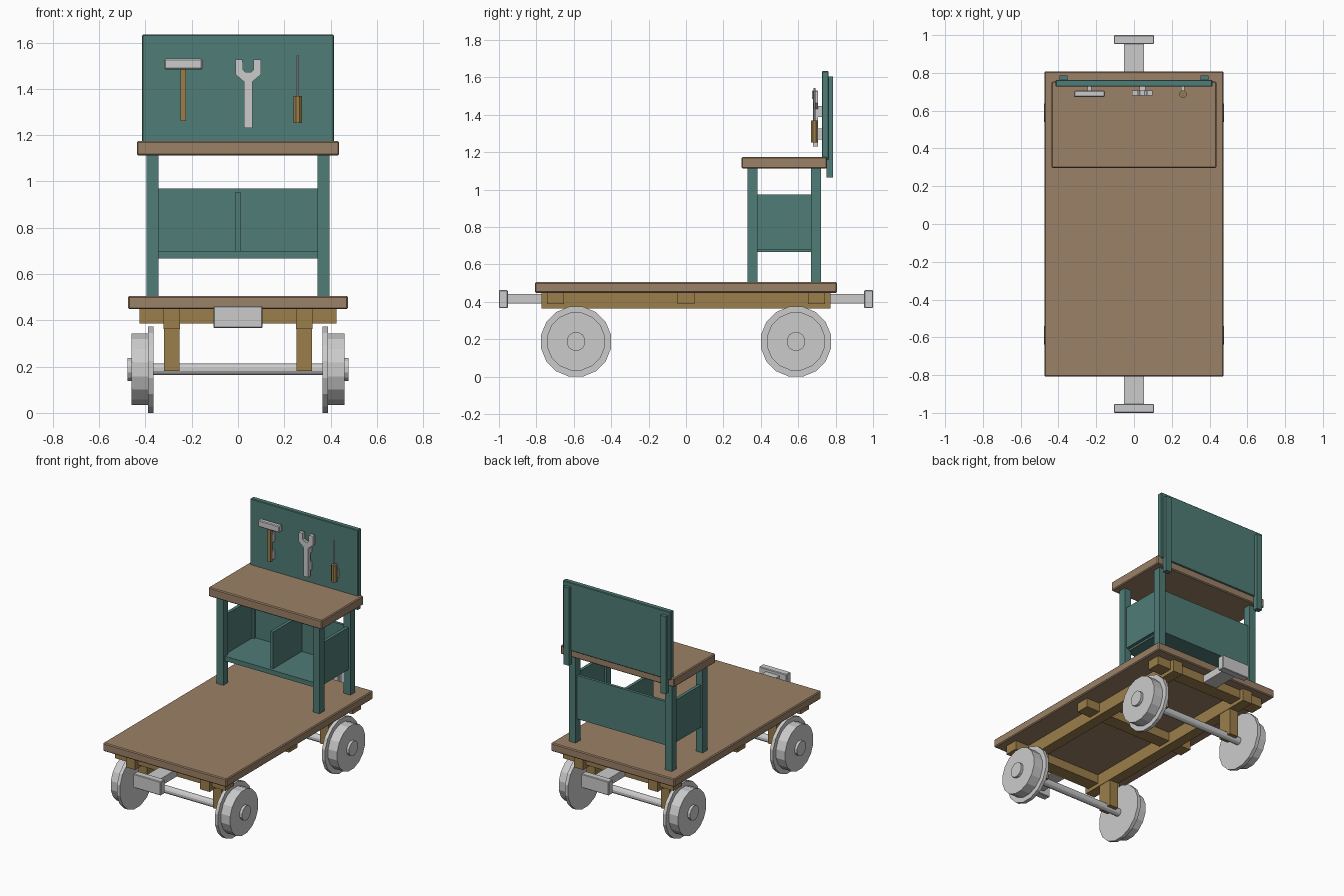
import bpy, bmesh, math
from mathutils import Matrix

if "Cube" in bpy.data.objects:
    bpy.data.objects.remove(bpy.data.objects["Cube"])


def material(name, rgb):
    m = bpy.data.materials.new(name)
    m.diffuse_color = (*rgb, 1)
    m.use_nodes = True
    m.node_tree.nodes["Principled BSDF"].inputs["Base Color"].default_value = m.diffuse_color
    return m


PLANK = material("plank_wood", (0.33, 0.22, 0.135))
BEAM = material("beam_wood", (0.33, 0.21, 0.07))
TEAL = material("teal_paint", (0.08, 0.2, 0.18))


def finish(name, bm, mat=None, bevel=0):
    bmesh.ops.recalc_face_normals(bm, faces=bm.faces)
    me = bpy.data.meshes.new(name)
    bm.to_mesh(me)
    bm.free()
    ob = bpy.data.objects.new(name, me)
    bpy.context.collection.objects.link(ob)
    if mat:
        me.materials.append(mat)
    if bevel:
        mod = ob.modifiers.new("bevel", 'BEVEL')
        mod.width, mod.segments = bevel, 1
    return ob


def box(name, x, y, z, mat=None, bevel=0):
    """Box from (min, max) pairs on each axis."""
    bm = bmesh.new()
    bmesh.ops.create_cube(bm, size=1)
    for v in bm.verts:
        v.co = [(lo + hi) / 2 + c * (hi - lo) for (lo, hi), c in zip((x, y, z), v.co)]
    return finish(name, bm, mat, bevel)


def cylinder(name, centre, r, length, axis, sides, mat=None):
    bm = bmesh.new()
    rot = Matrix.Rotation(math.pi / 2, 4, 'Y') if axis == 'X' else Matrix()
    spin = Matrix.Rotation(math.pi / sides, 4, 'Z')
    bmesh.ops.create_cone(bm, cap_ends=True, segments=sides, radius1=r, radius2=r,
                          depth=length, matrix=Matrix.Translation(centre) @ rot @ spin)
    return finish(name, bm, mat)


def span(side, a, b):
    """Range a..b mirrored to the given side."""
    return tuple(sorted((side * a, side * b)))


# Deck and underframe
box("deck", (-0.475, 0.475), (-0.807, 0.807), (0.448, 0.505), PLANK, 0.006)
for y in (-0.697, 0, 0.697):
    box("cross_beam", (-0.425, 0.425), (y - 0.046, y + 0.046), (0.387, 0.449), BEAM)
for s in (-1, 1):
    box("long_beam", span(s, 0.25, 0.322), (-0.772, 0.772), (0.363, 0.449), BEAM)

# Wheelsets, axle supports and couplers
for e in (-1, 1):
    y = e * 0.588
    cylinder("axle", (0, y, 0.188), 0.026, 0.76, 'X', 12)
    for s in (-1, 1):
        box("axle_support", span(s, 0.253, 0.319), (y - 0.05, y + 0.05), (0.182, 0.37), BEAM)
        cylinder("wheel_flange", (s * 0.377, y, 0.187), 0.1905, 0.024, 'X', 16)
        cylinder("wheel_tread", (s * 0.421, y, 0.188), 0.157, 0.076, 'X', 16)
        cylinder("wheel_hub", (s * 0.459, y, 0.188), 0.051, 0.036, 'X', 12)
    box("coupler_shaft", (-0.053, 0.053), span(e, 0.74, 0.955), (0.39, 0.441))
    box("coupler_plate", (-0.106, 0.106), span(e, 0.952, 1), (0.366, 0.462), None, 0.004)

# Workbench with open cabinet
box("bench_top", (-0.437, 0.437), (0.297, 0.754), (1.112, 1.175), PLANK, 0.006)
box("cabinet_shelf", (-0.36, 0.36), (0.35, 0.695), (0.667, 0.7), TEAL)
box("cabinet_back", (-0.36, 0.36), (0.685, 0.705), (0.667, 0.97), TEAL)
box("cabinet_divider", (-0.011, 0.011), (0.37, 0.69), (0.695, 0.955), TEAL)
for s in (-1, 1):
    box("cabinet_side", span(s, 0.36, 0.382), (0.36, 0.69), (0.68, 0.973), TEAL)
    for y in (0.356, 0.695):
        box("bench_leg", span(s, 0.344, 0.396), (y - 0.026, y + 0.026), (0.5, 1.115), TEAL)

# Tool board
box("tool_board", (-0.415, 0.415), (0.727, 0.763), (1.16, 1.634), TEAL, 0.004)
for s in (-1, 1):
    box("board_strut", span(s, 0.352, 0.394), (0.752, 0.785), (1.065, 1.605), TEAL)

# Pegs holding the tools
for x, z, w in ((-0.235, 1.417, 0.01), (-0.235, 1.297, 0.01), (0.044, 1.417, 0.016),
                (0.044, 1.297, 0.016), (0.259, 1.297, 0.009)):
    box("tool_peg", (x - w, x + w), (0.695, 0.73), (z - 0.029, z + 0.029))

# Hammer
box("hammer_head", (-0.318, -0.154), (0.673, 0.706), (1.484, 1.53), None, 0.005)
box("hammer_handle", (-0.248, -0.224), (0.679, 0.701), (1.26, 1.49), BEAM)

# Wrench: half profile, mirrored
half = [(0.018, 1.23), (0.018, 1.43), (0.055, 1.462), (0.055, 1.526),
        (0.024, 1.526), (0.022, 1.482), (0.012, 1.472)]
outline = [(0.044 + x, z) for x, z in half] + [(0.044 - x, z) for x, z in reversed(half)]
bm = bmesh.new()
face = bm.faces.new([bm.verts.new((x, 0.68, z)) for x, z in outline])
ext = bmesh.ops.extrude_face_region(bm, geom=[face], use_keep_orig=True)
bmesh.ops.translate(bm, vec=(0, 0.026, 0),
                    verts=[g for g in ext["geom"] if isinstance(g, bmesh.types.BMVert)])
finish("wrench", bm)

# Screwdriver
cylinder("screwdriver_handle", (0.259, 0.687, 1.311), 0.02, 0.117, 'Z', 8, BEAM)
cylinder("screwdriver_shaft", (0.259, 0.687, 1.453), 0.006, 0.18, 'Z', 8)
